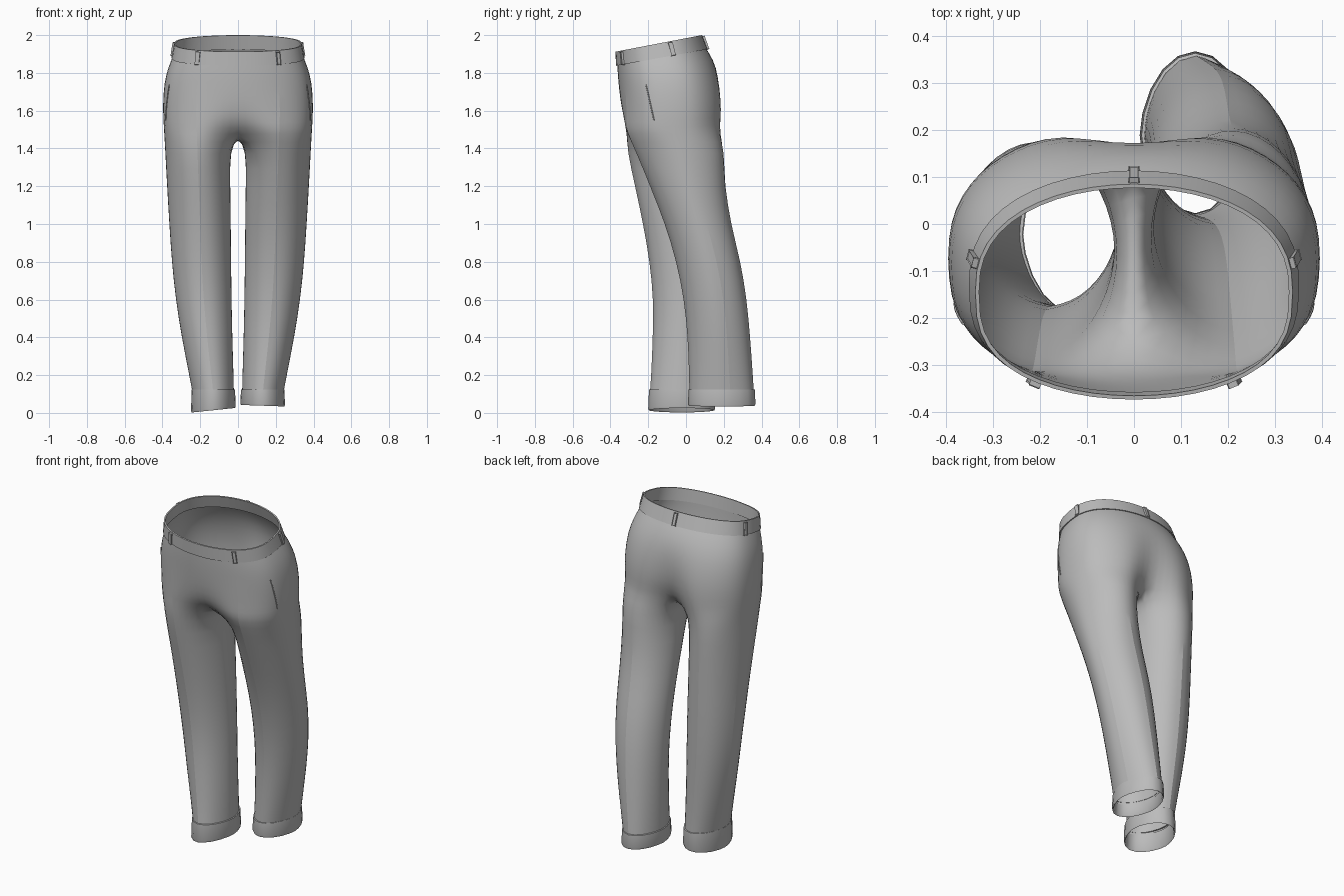
import bpy, bmesh, math
from mathutils import Vector

cube = bpy.data.objects.get("Cube")
if cube:
    bpy.data.objects.remove(cube, do_unlink=True)

cloth = bpy.data.materials.new("grey cloth")
cloth.use_nodes = True
GREY = (0.5, 0.5, 0.5, 1)
cloth.diffuse_color = GREY
cloth.node_tree.nodes["Principled BSDF"].inputs["Base Color"].default_value = GREY

HALF = 16      # steps from front centre to back centre on one hip
RING = 20      # points around one leg
# hips: front z, back z, half width, front y, back y, front dip, back dip
HIPS = [(1.85, 1.94, .342, -.365, .1, 0, 0),
        (1.79, 1.87, .372, -.362, .147, 0, 0),
        (1.71, 1.78, .394, -.355, .187, 0, .015),
        (1.60, 1.66, .4, -.35, .213, .01, .043),
        (1.53, 1.56, .397, -.35, .218, .04, .07),
        (1.485, 1.485, .393, -.35, .218, .09, .115)]
# legs: z, inner x, outer x, left front y, left back y, right front y, right back y
LEGS = [(1.39, .042, .388, -.268, .208, -.312, .18),
        (1.2, .038, .378, -.19, .207, -.27, .175),
        (1.0, .036, .366, -.11, .237, -.227, .17),
        (.8, .034, .353, -.05, .29, -.192, .166),
        (.6, .032, .332, -.01, .322, -.172, .16),
        (.4, .028, .3, .01, .34, -.176, .152),
        (.2, .022, .26, .016, .354, -.184, .146),
        (.1, .02, .241, .018, .36, -.192, .146)]


def hip_point(row, t, side=1, grow=0.0):
    """Point on a hip ring; t runs from 0 at front centre to 1 at back centre."""
    zf, zb, w, yf, yb, df, db = row
    a = math.pi * (t - 0.5)
    c, s = max(0.0, math.cos(a)), math.sin(a)
    yc = (yf + yb) / 2
    x = (w + grow) * c if c > 1e-5 else 0.0
    dip = (db if s > 0 else df) * math.exp(-(x / .11) ** 2)
    y = yc + math.copysign(((yb - yf) / 2 + grow) * abs(s) ** (.82 if s > 0 else .72) - dip, s)
    z = zf + (zb - zf) * (y - yf) / (yb - yf)
    return Vector((x * side, y, z))


def leg_ring(row, side, grow=0.0, z=None, tilt=0.0):
    """Ring around one leg, pointed at the front and back creases."""
    inner, outer = row[1:3]
    yf, yb = row[3:5] if side > 0 else row[5:7]
    cx, hw, cy, hd = (inner + outer) / 2, (outer - inner) / 2 + grow, (yf + yb) / 2, (yb - yf) / 2 + grow
    pts = []
    for i in range(RING):
        a = math.radians(-144 + 360 / RING * i)
        c, s = math.cos(a), math.sin(a)
        y = cy + hd * math.copysign(abs(s) ** (1.14 if s > 0 else 1.22), s)
        pts.append(Vector((side * (cx + hw * c), y, (row[0] if z is None else z) - tilt * c)))
    return pts


def finish(bm, name, subdivide=0):
    bmesh.ops.recalc_face_normals(bm, faces=bm.faces)
    for f in bm.faces:
        f.smooth = True
    mesh = bpy.data.meshes.new(name)
    bm.to_mesh(mesh)
    bm.free()
    mesh.materials.append(cloth)
    ob = bpy.data.objects.new(name, mesh)
    bpy.context.collection.objects.link(ob)
    if subdivide:
        ob.modifiers.new("smooth cloth", "SUBSURF").levels = subdivide
        ob.modifiers[0].render_levels = subdivide
    return ob


def loft(bm, rings, closed=True):
    """Join successive rings of points with quads."""
    grid = [[p if isinstance(p, bmesh.types.BMVert) else bm.verts.new(p) for p in r] for r in rings]
    n = len(grid[0])
    for a, b in zip(grid, grid[1:]):
        for i in range(n if closed else n - 1):
            j = (i + 1) % n
            bm.faces.new((a[i], a[j], b[j], b[i]))
    return grid


def sharpen_ring(bm, ring):
    for a, b in zip(ring, ring[1:] + ring[:1]):
        bm.edges.get((a, b)).smooth = False


# Trousers: hips split at the crotch into two creased legs
bm = bmesh.new()
crease = bm.edges.layers.float.new("crease_edge")
for side in (1, -1):
    hips = loft(bm, [[hip_point(r, i / HALF, side) for i in range(HALF + 1)] for r in HIPS], False)
    front, back = hips[-1][0].co, hips[-1][-1].co
    crotch = [bm.verts.new(back.lerp(front, k / 4) - Vector((0, 0, .02 * math.sin(math.pi * k / 4))))
              for k in (1, 2, 3)]
    legs = loft(bm, [hips[-1] + crotch] + [leg_ring(r, side) for r in LEGS])
    columns = hips[:-1] + legs
    for col, start, weight in ((3, 2, .9), (13, 7, .8), (9, 8, .3)):
        for a, b in zip(columns[start:], columns[start + 1:]):
            e = bm.edges.get((a[col], b[col]))
            e[crease] = weight
            e.smooth = False
bmesh.ops.remove_doubles(bm, verts=bm.verts, dist=.0005)
finish(bm, "trousers", 1)

# Turned-up cuffs
for side, name, low, tilt in ((1, "left_cuff", .038, .004), (-1, "right_cuff", .014, .012)):
    row = LEGS[-1]
    bm = bmesh.new()
    grid = loft(bm, [leg_ring(row, side, -.003, .125),
                     leg_ring(row, side, .004, .123),
                     leg_ring(row, side, .008, low + .01, tilt),
                     leg_ring(row, side, .005, low, tilt),
                     leg_ring(row, side, -.002, low + .008, tilt),
                     leg_ring(row, side, -.005, .11)])
    for k in (1, 3):
        sharpen_ring(bm, grid[k])
    finish(bm, name)

# Waistband with a thin rim
BAND_LOW = (1.838, 1.925, .35, -.368, .112, 0, 0)
BAND_TOP = (1.912, 2.0, .338, -.374, .085, 0, 0)


def band_ring(row, grow):
    right = [hip_point(row, i / 24, 1, grow) for i in range(25)]
    return right + [hip_point(row, i / 24, -1, grow) for i in range(23, 0, -1)]


bm = bmesh.new()
grid = loft(bm, [band_ring(BAND_LOW, -.008), band_ring(BAND_LOW, .002), band_ring(BAND_TOP, 0),
                 band_ring(BAND_TOP, -.008), band_ring(BAND_LOW, -.01)])
for k in (1, 2, 3):
    sharpen_ring(bm, grid[k])
finish(bm, "waistband")


# Belt loops standing on the waistband
def belt_loop(name, t, side):
    low, top = hip_point(BAND_LOW, t, side, .004), hip_point(BAND_TOP, t, side, .004)
    up = (top - low).normalized()
    along = (hip_point(BAND_LOW, t + .02, side) - hip_point(BAND_LOW, t - .02, side)).normalized()
    if t == 1:
        along = Vector((1, 0, 0))
    out = along.cross(up).normalized()
    mid, height = (low + top) / 2 - up * .004, (top - low).length * .9
    bm = bmesh.new()
    for v in bmesh.ops.create_cube(bm, size=1)["verts"]:
        x, y, z = v.co
        v.co = mid + along * x * .02 + out * y * .011 + up * z * height
    bmesh.ops.bevel(bm, geom=bm.edges[:], offset=.002, segments=1, affect="EDGES")
    ob = finish(bm, name)
    for p in ob.data.polygons:
        p.use_smooth = False


for side, word in ((1, "left"), (-1, "right")):
    belt_loop(word + "_front_belt_loop", .21, side)
    belt_loop(word + "_side_belt_loop", .56, side)
belt_loop("back_belt_loop", 1, 1)


# Slanted side pocket welts
def hip_at(level, t, side):
    k = min(int(level), len(HIPS) - 2)
    return hip_point(HIPS[k], t, side, -.003).lerp(hip_point(HIPS[k + 1], t, side, -.003), level - k)


for side, word in ((1, "left"), (-1, "right")):
    curve = bpy.data.curves.new(word + "_pocket_welt", "CURVE")
    curve.dimensions = "3D"
    curve.bevel_depth = .003
    curve.bevel_resolution = 1
    line = curve.splines.new("POLY")
    line.points.add(6)
    for k, p in enumerate(line.points):
        f = k / 6
        p.co = (*hip_at(1.9 + 2 * f, .385 + .035 * f, side), 1)
    curve.materials.append(cloth)
    bpy.context.collection.objects.link(bpy.data.objects.new(word + "_pocket_welt", curve))
